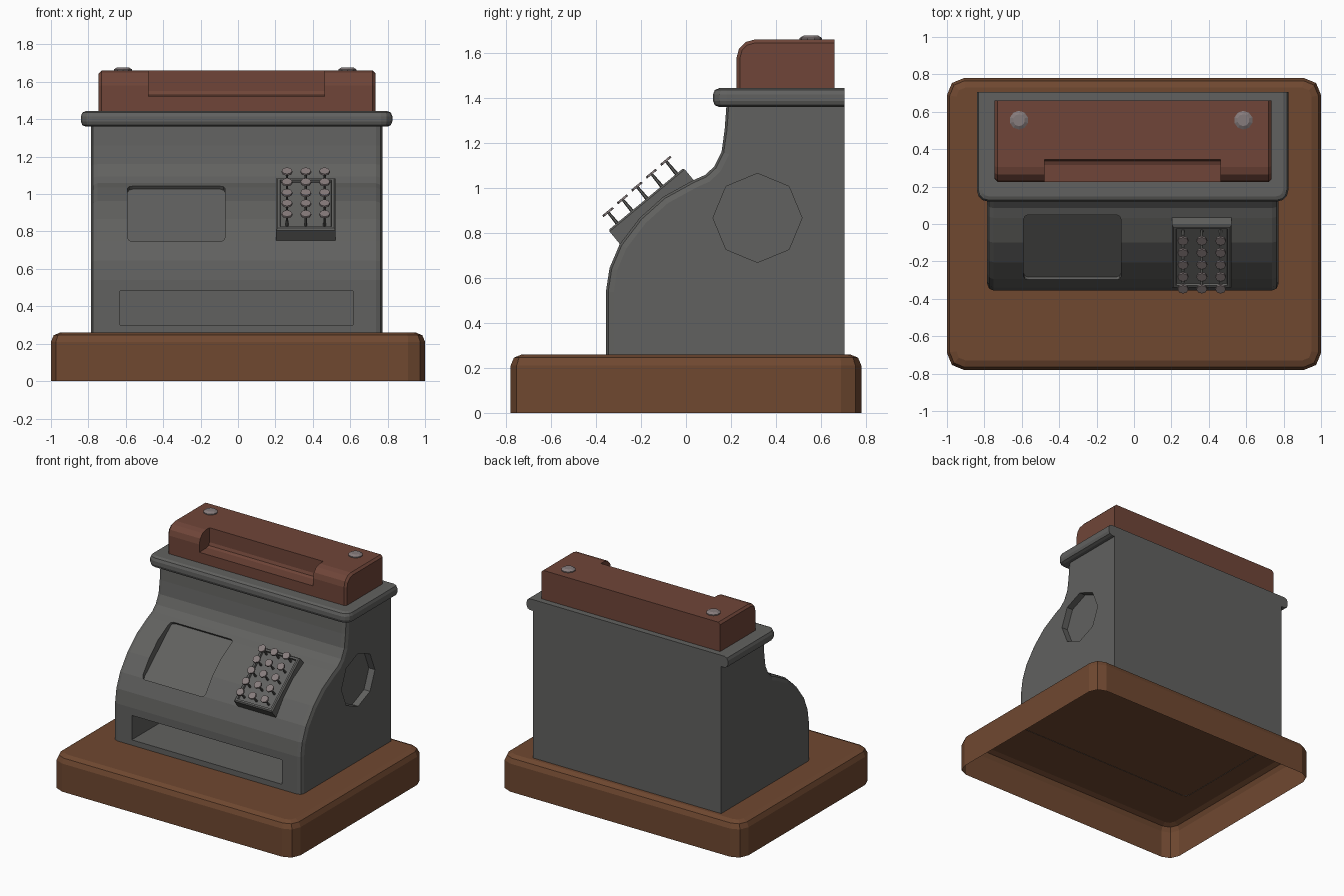
import bpy, bmesh
from math import radians, cos, sin
from mathutils import Matrix, Vector

if "Cube" in bpy.data.objects:
    bpy.data.objects.remove(bpy.data.objects["Cube"])


def material(name, color):
    m = bpy.data.materials.new(name)
    m.diffuse_color = (*color, 1)
    m.use_nodes = True
    m.node_tree.nodes["Principled BSDF"].inputs["Base Color"].default_value = m.diffuse_color
    return m


METAL = material("dark_metal", (0.12, 0.12, 0.115))
WOOD = material("wood", (0.16, 0.065, 0.03))
RED_WOOD = material("red_wood", (0.16, 0.06, 0.04))
KEYS = material("key_metal", (0.24, 0.2, 0.2))


def finish(bm, name, mat=None):
    bmesh.ops.recalc_face_normals(bm, faces=bm.faces)
    mesh = bpy.data.meshes.new(name)
    bm.to_mesh(mesh)
    bm.free()
    ob = bpy.data.objects.new(name, mesh)
    bpy.context.collection.objects.link(ob)
    if mat:
        mesh.materials.append(mat)
    return ob


def box(x0, x1, y0, y1, z0, z1):
    bm = bmesh.new()
    bmesh.ops.create_cube(bm, size=1)
    bm.transform(Matrix.Translation(((x0 + x1) / 2, (y0 + y1) / 2, (z0 + z1) / 2))
                 @ Matrix.Diagonal((x1 - x0, y1 - y0, z1 - z0, 1)))
    return bm


def bevel(bm, test, offset, segments):
    """Bevel the edges whose two end points pass the test."""
    edges = [e for e in bm.edges if test(e.verts[0].co, e.verts[1].co)]
    bmesh.ops.bevel(bm, geom=edges, offset=offset, segments=segments,
                    profile=0.5, affect='EDGES')


def near(a, b):
    return abs(a - b) < 1e-4


def vertical(a, b):
    return near(a.x, b.x) and near(a.y, b.y)


def level(z):
    return lambda a, b: near(a.z, z) and near(b.z, z)


def delete_bottom(bm, z):
    bm.normal_update()
    faces = [f for f in bm.faces if all(near(v.co.z, z) for v in f.verts)]
    bmesh.ops.delete(bm, geom=faces, context='FACES')


def cut(ob, cutters):
    """Subtract the cutters for good and remove them."""
    for c in cutters:
        c.hide_render = True
        mod = ob.modifiers.new("cut", 'BOOLEAN')
        mod.operation, mod.solver, mod.object = 'DIFFERENCE', 'EXACT', c
    dg = bpy.context.evaluated_depsgraph_get()
    dg.update()
    mesh = bpy.data.meshes.new_from_object(ob.evaluated_get(dg))
    ob.modifiers.clear()
    ob.data = mesh
    for c in cutters:
        bpy.data.objects.remove(c)


# Wooden plinth, open underneath
bm = box(-1, 1, -0.78, 0.78, 0, 0.26)
bevel(bm, vertical, 0.09, 2)
bevel(bm, level(0.26), 0.05, 2)
bmesh.ops.recalc_face_normals(bm, faces=bm.faces)
delete_bottom(bm, 0)
finish(bm, "plinth", WOOD)

# Body: side profile swept across x, with softened front side edges
X0, X1, BACK = -0.785, 0.772, 0.705
profile = [(BACK, 0.258), (-0.356, 0.258), (-0.356, 0.54), (-0.34, 0.644),
           (-0.295, 0.75), (-0.205, 0.868), (-0.1, 0.962), (0.033, 1.035),
           (0.085, 1.058), (0.125, 1.095), (0.158, 1.16), (0.172, 1.26),
           (0.18, 1.37), (BACK, 1.37)]
bm = bmesh.new()
face = bm.faces.new([bm.verts.new((X0, y, z)) for y, z in profile])
ext = bmesh.ops.extrude_face_region(bm, geom=[face])
bmesh.ops.translate(bm, vec=(X1 - X0, 0, 0),
                    verts=[g for g in ext["geom"] if isinstance(g, bmesh.types.BMVert)])
bmesh.ops.recalc_face_normals(bm, faces=bm.faces)
bevel(bm, lambda a, b: near(a.x, b.x) and max(a.y, b.y) < 0.5, 0.035, 2)
body = finish(bm, "body", METAL)

# Recesses: drawer slot, sloped window, octagon on the right side
drawer = finish(box(-0.63, 0.615, -0.6, 0.1, 0.3, 0.483), "drawer_cutter")
bm = box(-0.26, 0.26, -0.228, 0.228, 0, 0.4)
bevel(bm, vertical, 0.025, 2)
tilt = radians(40.5)
normal = Vector((0, -sin(tilt), cos(tilt)))
bm.transform(Matrix.Translation(Vector((-0.33, -0.123, 0.893)) - normal * 0.02)
             @ Matrix.Rotation(tilt, 4, 'X'))
window = finish(bm, "window_cutter")
bm = bmesh.new()
bmesh.ops.create_cone(bm, cap_ends=True, segments=8, radius1=0.198, radius2=0.198, depth=0.1)
bm.transform(Matrix.Translation((X1, 0.318, 0.867)) @ Matrix.Rotation(radians(90), 4, 'Y'))
octagon = finish(bm, "octagon_cutter")
cut(body, [drawer, window, octagon])
bm = bmesh.new()
bm.from_mesh(body.data)
delete_bottom(bm, 0.258)
bm.to_mesh(body.data)
bm.free()

# Rounded ledge on top of the body, flat at the back
bm = box(-0.84, 0.825, 0.12, BACK, 1.36, 1.444)
bevel(bm, lambda a, b: vertical(a, b) and a.y < 0.5, 0.06, 3)
bevel(bm, lambda a, b: near(a.z, b.z) and not (near(a.y, BACK) and near(b.y, BACK)),
      0.028, 2)
finish(bm, "ledge", METAL)

# Wooden top box with rounded front edge and a hand notch
bm = box(-0.745, 0.735, 0.225, 0.66, 1.44, 1.66)
bevel(bm, lambda a, b: near(a.z, 1.66) and near(b.z, 1.66)
      and max(a.y, b.y) < 0.3, 0.08, 3)
bevel(bm, lambda a, b: near(a.x, b.x) and not level(1.44)(a, b)
      and min(a.y, b.y) < 0.6, 0.015, 1)
top_box = finish(bm, "top_box", RED_WOOD)
bm = box(-0.478, 0.463, 0, 0.345, 1.522, 1.9)
bevel(bm, lambda a, b: level(1.522)(a, b) and a.y > 0.3 and b.y > 0.3, 0.03, 2)
cut(top_box, [finish(bm, "notch_cutter")])

# Domed screws on the top box
for side, x in (("left", -0.615), ("right", 0.585)):
    bm = bmesh.new()
    for r1, r2, d, z in ((0.05, 0.05, 0.01, 1.662), (0.05, 0.032, 0.011, 1.6725)):
        bmesh.ops.create_cone(bm, cap_ends=True, segments=10, radius1=r1, radius2=r2,
                              depth=d, matrix=Matrix.Translation((x, 0.555, z)))
    finish(bm, "screw_" + side, KEYS)

# Sloped key panel with a sunken face; local z is the panel normal
slope = radians(39.6)
place = Matrix.Translation((0.3625, -0.178, 0.951)) @ Matrix.Rotation(slope, 4, 'X')
bm = box(-0.158, 0.158, -0.217, 0.217, -0.08, 0)
bevel(bm, level(0), 0.008, 1)
bm.normal_update()
top = [f for f in bm.faces if f.normal.z > 0.99]
bmesh.ops.inset_region(bm, faces=top, thickness=0.018)
bmesh.ops.inset_region(bm, faces=top, thickness=0.004, depth=-0.015)
bm.transform(place)
finish(bm, "key_panel", METAL)

# Keys: thin stems with tilted round caps, five rows of three
stems, caps = bmesh.new(), bmesh.new()
for row in range(5):
    for x in (0.262, 0.3625, 0.463):
        t = row / 4
        head = Matrix.Translation((x, -0.347 + 0.257 * t, 0.893 + 0.228 * t)) \
            @ Matrix.Rotation(slope, 4, 'X')
        bmesh.ops.create_cone(caps, cap_ends=True, segments=8, radius1=0.03,
                              radius2=0.028, depth=0.01, matrix=head)
        bmesh.ops.create_cone(stems, cap_ends=True, segments=6, radius1=0.009, radius2=0.006,
                              depth=0.08, matrix=head @ Matrix.Translation((0, 0, -0.043)))
finish(stems, "key_stems", METAL)
finish(caps, "key_caps", KEYS)
